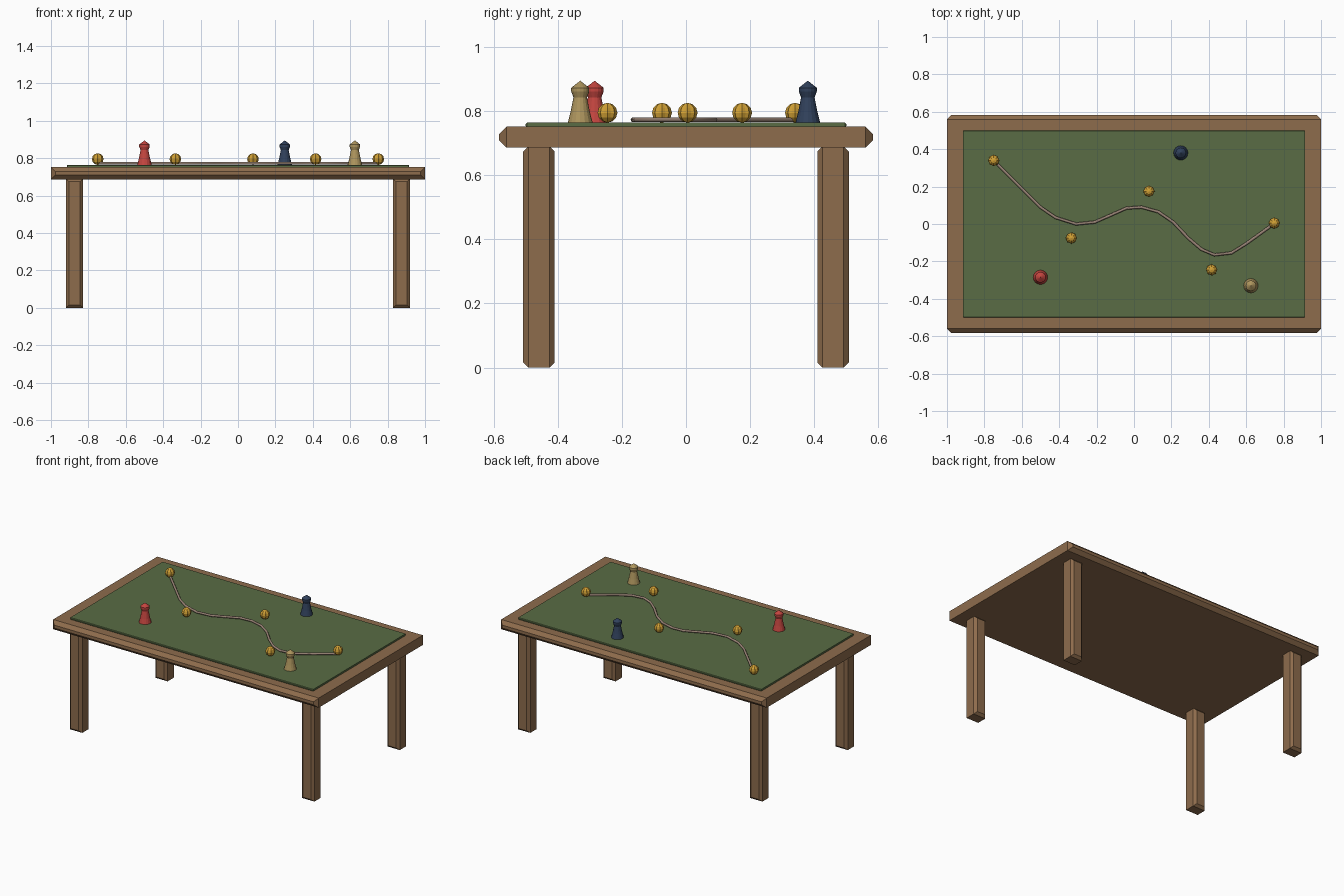
import bpy, bmesh, math

old = bpy.data.objects.get("Cube")
if old:
    bpy.data.objects.remove(old, do_unlink=True)


def material(name, r, g, b):
    m = bpy.data.materials.new(name)
    m.use_nodes = True
    m.diffuse_color = (r, g, b, 1)
    m.node_tree.nodes["Principled BSDF"].inputs["Base Color"].default_value = (r, g, b, 1)
    return m


wood = material("brown wood", 0.27, 0.15, 0.073)
felt = material("green felt", 0.1, 0.15, 0.058)
red = material("red paint", 0.55, 0.06, 0.05)
blue = material("navy paint", 0.03, 0.052, 0.105)
tan = material("tan paint", 0.42, 0.3, 0.11)
gold = material("gold", 0.63, 0.35, 0.035)
cord = material("grey brown cord", 0.32, 0.23, 0.18)


def finish(bm, name, mat):
    bmesh.ops.recalc_face_normals(bm, faces=bm.faces)
    mesh = bpy.data.meshes.new(name)
    bm.to_mesh(mesh)
    bm.free()
    mesh.materials.append(mat)
    ob = bpy.data.objects.new(name, mesh)
    bpy.context.collection.objects.link(ob)
    return ob


def chamfered_box(name, mat, x, y, z0, z1, hx, hy, c):
    """Box whose front and back faces are chamfered all round."""
    bm = bmesh.new()
    bmesh.ops.create_cube(bm, size=2)
    for v in bm.verts:
        v.co = (x + v.co.x * hx, y + v.co.y * (hy - c),
                (z0 + z1) / 2 + v.co.z * (z1 - z0) / 2)
    bm.normal_update()
    ends = [f for f in bm.faces if abs(f.normal.y) > 0.9]
    for f in ends:
        bmesh.ops.inset_region(bm, faces=[f], thickness=c, depth=c,
                               use_even_offset=True)
    return finish(bm, name, mat)


def lathe(name, mat, x, y, z, profile, sides, flute=1.0):
    """Turned shape; every second column is scaled by flute."""
    bm = bmesh.new()
    rings = []
    for r, h in profile:
        ring = []
        for i in range(sides):
            a = math.tau * i / sides
            rr = r * (flute if i % 2 else 1)
            ring.append(bm.verts.new((x + rr * math.cos(a), y + rr * math.sin(a), z + h)))
        rings.append(ring)
    for lo, hi in zip(rings, rings[1:]):
        for i in range(sides):
            j = (i + 1) % sides
            bm.faces.new((lo[i], lo[j], hi[j], hi[i]))
    bm.faces.new(rings[0])
    bm.faces.new(rings[-1])
    bmesh.ops.remove_doubles(bm, verts=bm.verts, dist=0.0001)
    return finish(bm, name, mat)


# Table
chamfered_box("table_top", wood, 0, 0, 0.686, 0.752, 1, 0.583, 0.023)
chamfered_box("felt_mat", felt, 0, 0, 0.75, 0.764, 0.915, 0.5, 0.004)
for sx, side in ((1, "left"), (-1, "right")):
    for sy, end in ((-1, "front"), (1, "back")):
        chamfered_box(f"{end}_{side}_leg", wood, sx * 0.874, sy * 0.459,
                      0, 0.69, 0.046, 0.049, 0.016)

# Game pawns
pawn = [(0.039, 0), (0.03, 0.035), (0.021, 0.08), (0.028, 0.098),
        (0.028, 0.11), (0, 0.132)]
for name, mat, x, y in (("red_pawn", red, -0.5, -0.285),
                        ("navy_pawn", blue, 0.25, 0.38),
                        ("tan_pawn", tan, 0.625, -0.33)):
    lathe(name, mat, x, y, 0.763, pawn, 16)

# Ribbed beads
radius = 0.031
bead = [(radius * math.sin(math.pi * k / 6), -radius * math.cos(math.pi * k / 6))
        for k in range(7)]
for n, (x, y) in enumerate([(-0.75, 0.34), (-0.335, -0.075), (0.08, 0.175),
                            (0.415, -0.245), (0.75, 0.005)]):
    lathe(f"gold_bead_{n + 1}", gold, x, y, 0.795, bead, 16, 0.88)

# Winding cord
path = [(-0.75, 0.34), (-0.5, 0.09), (-0.42, 0.035), (-0.31, 0), (-0.21, 0.01),
        (-0.13, 0.045), (-0.04, 0.085), (0.04, 0.09), (0.13, 0.065), (0.21, 0.01),
        (0.29, -0.075), (0.36, -0.135), (0.43, -0.165), (0.52, -0.155),
        (0.6, -0.105), (0.75, 0.003)]
curve = bpy.data.curves.new("cord", "CURVE")
curve.dimensions = "3D"
curve.bevel_depth = 0.008
curve.bevel_resolution = 1
curve.use_fill_caps = True
spline = curve.splines.new("POLY")
spline.points.add(len(path) - 1)
for p, (x, y) in zip(spline.points, path):
    p.co = (x, y, 0.773, 1)
curve.materials.append(cord)
bpy.context.collection.objects.link(bpy.data.objects.new("cord", curve))
